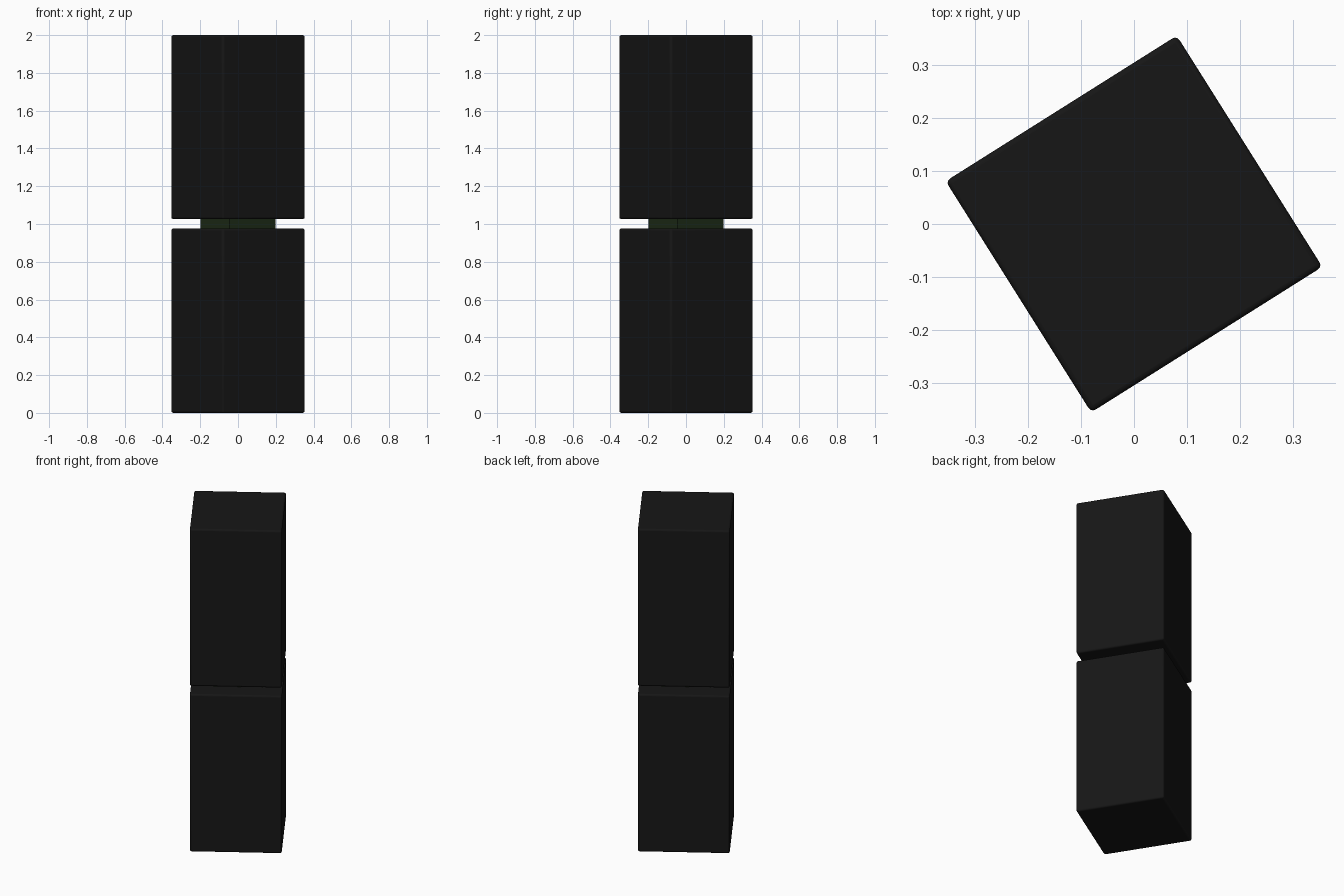
import bpy
from math import radians

if "Cube" in bpy.data.objects:
    bpy.data.objects.remove(bpy.data.objects["Cube"])

TURN = radians(32.2)


def material(name, color):
    m = bpy.data.materials.new(name)
    m.diffuse_color = (*color, 1)
    m.use_nodes = True
    m.node_tree.nodes["Principled BSDF"].inputs["Base Color"].default_value = m.diffuse_color
    return m


def block(name, half, z0, z1, mat, bevel=0):
    bpy.ops.mesh.primitive_cube_add(size=1, location=(0, 0, (z0 + z1) / 2))
    ob = bpy.context.object
    ob.name = name
    ob.scale = (half * 2, half * 2, z1 - z0)
    bpy.ops.object.transform_apply(location=False, rotation=False, scale=True)
    ob.rotation_euler.z = TURN
    ob.data.materials.append(mat)
    if bevel:
        mod = ob.modifiers.new("soft_edges", 'BEVEL')
        mod.width = bevel
        mod.segments = 3
        bpy.ops.object.shade_smooth_by_angle(angle=radians(35))
    return ob


black = material("black", (0.008, 0.008, 0.008))
green = material("dark_green", (0.013, 0.026, 0.009))

# Two stacked blocks with softened edges
block("lower_block", 0.2585, 0, 0.976, black, 0.01)
block("upper_block", 0.2585, 1.026, 2, black, 0.01)

# Narrow core joining them
block("connecting_core", 0.1445, 0.976, 1.026, green)
